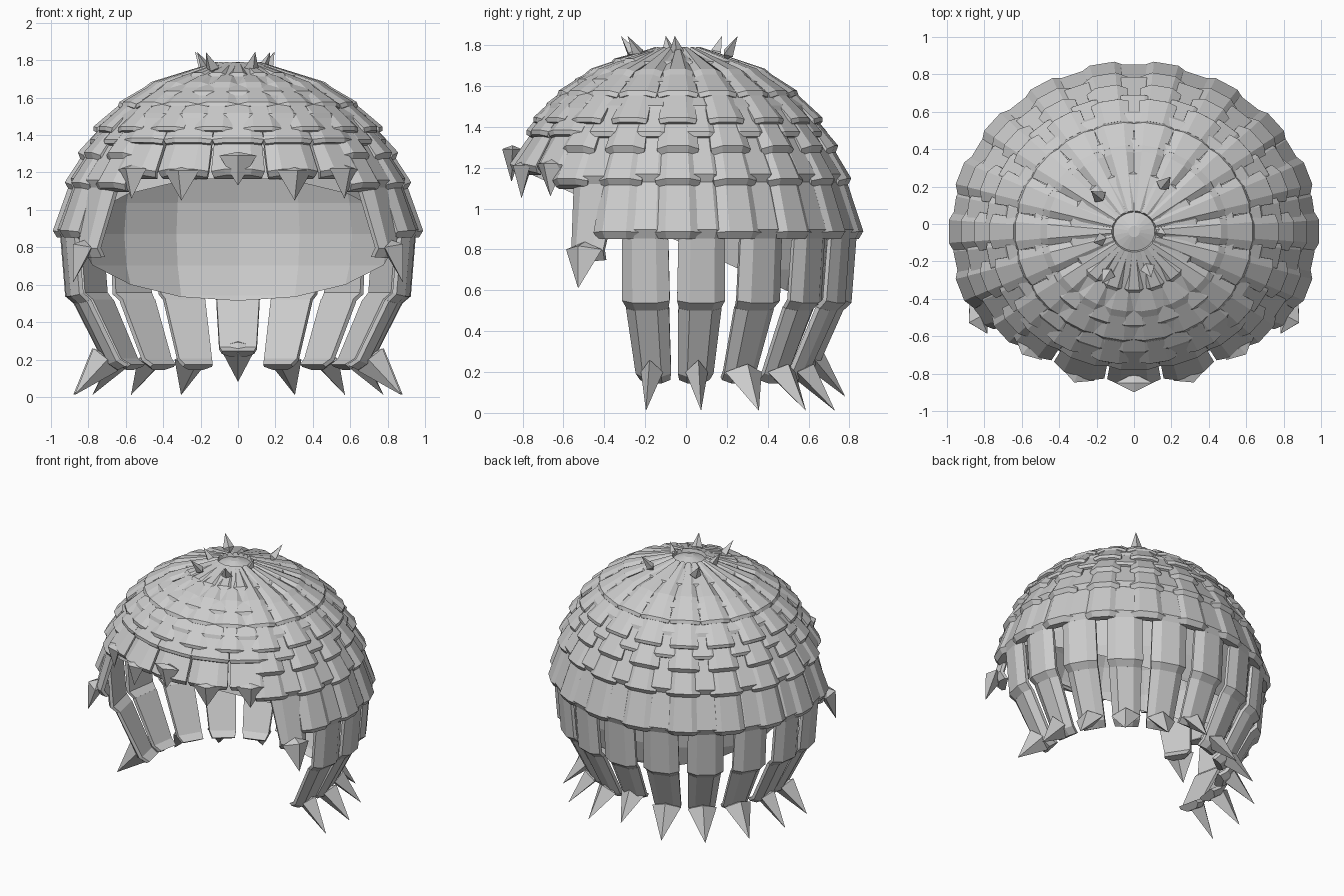
import bpy, bmesh, math
from mathutils import Vector, Matrix

cube = bpy.data.objects.get("Cube")
if cube:
    bpy.data.objects.remove(cube)

CENTRE_Y, DEPTH = -0.04, 0.92
# Outer silhouette of the hair: radius, height
PROFILE = [(0.1, 1.79), (0.3, 1.735), (0.5, 1.65), (0.63, 1.56), (0.75, 1.45), (0.86, 1.27),
           (0.92, 1.12), (0.955, 0.98), (0.98, 0.86), (0.95, 0.6), (0.9, 0.47), (0.68, 0.12)]

grey = bpy.data.materials.new("hair_grey")
grey.use_nodes = True
grey.diffuse_color = (0.6, 0.6, 0.6, 1)
grey.node_tree.nodes["Principled BSDF"].inputs["Base Color"].default_value = (0.6, 0.6, 0.6, 1)


def finish(name, bm):
    bmesh.ops.recalc_face_normals(bm, faces=bm.faces[:])
    mesh = bpy.data.meshes.new(name)
    bm.to_mesh(mesh)
    bm.free()
    mesh.materials.append(grey)
    obj = bpy.data.objects.new(name, mesh)
    bpy.context.collection.objects.link(obj)


def place(angle, r, z):
    a = math.radians(angle)
    return Vector((r * math.sin(a), CENTRE_Y - DEPTH * r * math.cos(a), z))


def on_profile(z, offset):
    """Point on the silhouette at height z, pushed along its normal."""
    for (r0, z0), (r1, z1) in zip(PROFILE, PROFILE[1:]):
        if z >= z1 or (r1, z1) == PROFILE[-1]:
            t = (z0 - z) / (z0 - z1)
            normal = Vector((z0 - z1, r1 - r0)).normalized()
            return Vector((r0 + (r1 - r0) * t, z)) + normal * offset


def section(bm, angle, z, width, offset):
    """Chamfered cross-section of a lock; width in degrees."""
    chamfer = 0.03 if z < 1.3 else 0.015
    ring = []
    for side, depth in ((-0.5, 0.055), (-0.5, chamfer), (-0.25, 0), (0.25, 0), (0.5, chamfer), (0.5, 0.055)):
        r, h = on_profile(z, offset - depth)
        ring.append(bm.verts.new(place(angle + side * width, r, h)))
    return ring


def lock(bm, angle, breaks, width, lift=0.0, end_width=None):
    """Chain of tiles, each flaring out to a lip and tucking in again."""
    for i, (z0, z1) in enumerate(zip(breaks, breaks[1:])):
        last = i == len(breaks) - 2
        w0 = 20 if z1 > 1.5 else width
        w1 = end_width if last and end_width else w0
        tuck = 0.028 if z1 < 1.3 else 0.012
        rings = [section(bm, angle, z0, w0 * 0.95, lift - tuck),
                 section(bm, angle, z0 + (z1 - z0) * 0.87, w1, lift),
                 section(bm, angle, z1, w1 * 0.92, lift - tuck)]
        for a, b in zip(rings, rings[1:]):
            for k in range(6):
                n = (k + 1) % 6
                bm.faces.new((a[k], a[n], b[n], b[k]))
        bm.faces.new(rings[0])
        bm.faces.new(rings[-1])


def spike(bm, base, tip, width, thick, back=0.04):
    """Four-sided thorn with a short blunt rear point."""
    axis = (tip - base).normalized()
    out = Vector((base.x, base.y - CENTRE_Y, 0)).normalized()
    side = axis.cross(out).normalized()
    up = side.cross(axis)
    ring = [bm.verts.new(base + v) for v in
            (side * width, up * thick, side * -width, up * -thick)]
    ends = [bm.verts.new(tip), bm.verts.new(base - axis * back)]
    for k in range(4):
        for e in ends:
            bm.faces.new((ring[k], ring[(k + 1) % 4], e))


# Scalp cap: open shell cut along a slope from the brow to the nape
bm = bmesh.new()
bmesh.ops.create_uvsphere(bm, u_segments=16, v_segments=16, radius=0.86)
bmesh.ops.transform(bm, verts=bm.verts[:],
                    matrix=Matrix.Translation((0, CENTRE_Y, 0.87)) @ Matrix.Diagonal((1, DEPTH, 1, 1)))
bmesh.ops.bisect_plane(bm, geom=bm.verts[:] + bm.edges[:] + bm.faces[:], clear_inner=True,
                       plane_co=(0, -0.05, 0.845), plane_no=(0, 0.455, 1))
finish("scalp_cap", bm)

# Shallow fan closing the crown
bm = bmesh.new()
bmesh.ops.create_cone(bm, segments=18, radius1=0.12, radius2=0.03, depth=0.03, cap_ends=True,
                      matrix=Matrix.Translation((0, CENTRE_Y, 1.775)))
finish("crown_whorl", bm)

CROWN = [1.785, 1.71, 1.61, 1.49, 1.36]

# Fringe locks, kicked outwards, and their thorns
bm = bmesh.new()
for angle, tip_z in ((0, 1.13), (20, 1.05), (-20, 1.05), (40, 1.06), (-40, 1.06)):
    lock(bm, angle, CROWN + [1.19], 20, lift=0.015, end_width=19)
    spike(bm, place(angle, 0.88, tip_z + 0.16), place(angle, 0.885, tip_z), 0.1, 0.05, 0.02)
finish("fringe_locks", bm)

# Short locks framing the face
bm = bmesh.new()
for side in (-1, 1):
    lock(bm, 59 * side, CROWN + [1.13, 0.74], 19, end_width=12)
    spike(bm, place(59 * side, 0.97, 0.8), place(59 * side, 1.03, 0.61), 0.1, 0.06)
finish("temple_locks", bm)

# Long locks around the sides and nape; the side thorns are turned edge-on
bm = bmesh.new()
for turn in (79, 98, 119, 140, 160, 180):
    for angle in {turn, 360 - turn}:
        end = 0.2 if turn == 180 else 0.13
        width, thick = (0.055, 0.09) if turn < 100 else (0.1, 0.06)
        lock(bm, angle, CROWN + [1.14, 0.86, 0.49, end], 16.5, end_width=16)
        spike(bm, place(angle, 0.72, end + 0.07), place(angle, 0.89, end - 0.12), width, thick, 0.03)
finish("long_locks", bm)

# Upper layer lying over the gaps
bm = bmesh.new()
for angle in range(10, 351, 20):
    turn = min(angle, 360 - angle)
    bottom = 1.42 if turn < 40 else 1.12 if turn < 60 else 0.85
    heights = [1.785, 1.65, 1.55, 1.42, 1.28, 1.12, 0.85]
    lock(bm, angle, [z for z in heights if z >= bottom], 15.5, lift=0.018)
finish("upper_locks", bm)

# Small thorns at the crown
bm = bmesh.new()
for x, y in ((-0.2, 0.16), (0.17, 0.23), (-0.19, -0.09), (0.15, -0.05), (-0.15, -0.29), (0.08, -0.26)):
    base = Vector((x * 0.9, y * 0.9, 1.76))
    spike(bm, base, Vector((x * 1.15, y * 1.1, 1.845)), 0.04, 0.03)
finish("crown_thorns", bm)
